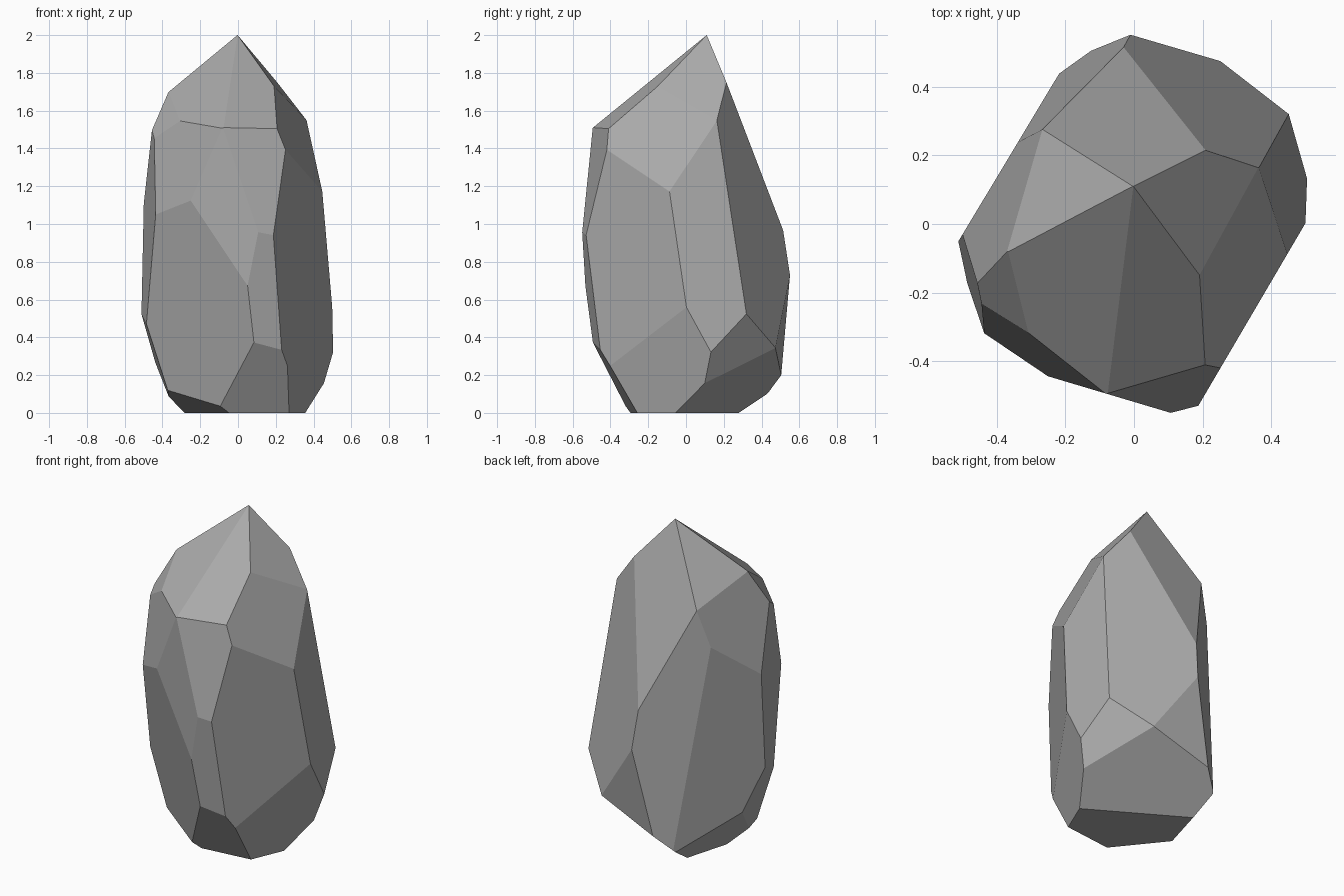
import bpy
import bmesh
from math import radians, sin, cos
from mathutils import Vector, Matrix

default_cube = bpy.data.objects.get("Cube")
if default_cube:
    bpy.data.objects.remove(default_cube, do_unlink=True)

# Chisel cuts, each as (compass angle, upward tilt, distance from base centre)
CROWN = [
    (-5.1, 38.5, 1.236),
    (-72.5, 48.4, 1.426),
    (-119.3, 48.9, 1.445),
    (148.7, 35.1, 1.199),
    (91.7, 21.4, .832),
]
SHOULDER = [
    (-16.9, 22.1, .860),
    (-73.5, 10.9, .728),
    (-127, 9, .674),
    (-142.7, 31.9, 1.187),
    (158.8, 13.3, .697),
]
FLANK = [
    (128.6, 3.8, .484),
    (149, 0, .412),
    (59.4, 9.9, .587),
    (9.4, 6.2, .550),
    (-30.4, 0, .429),
    (-106.6, 0, .496),
    (-120.8, -9.7, .312),
    (-167.3, 1.6, .524),
    (-76.6, -5.9, .458),
]
FOOT = [
    (82.9, -6.5, .459),
    (37.5, -19.6, .344),
    (59.1, -49.4, .088),
    (-23, -11, .343),
    (-175.6, -17.8, .329),
    (164.1, -32.4, .229),
    (-141.3, -55.8, .124),
    (-83.5, -29.7, .249),
]


def flat_material(name, color):
    """Plain single-colour material."""
    mat = bpy.data.materials.new(name)
    mat.use_nodes = True
    mat.diffuse_color = color
    shader = next(n for n in mat.node_tree.nodes if n.type == "BSDF_PRINCIPLED")
    shader.inputs["Base Color"].default_value = color
    shader.inputs["Roughness"].default_value = 0.9
    return mat


def chisel(bm, angle, tilt, distance):
    """Slice off everything beyond one plane and cap the opening."""
    a, t = radians(angle), radians(tilt)
    normal = Vector((cos(t) * cos(a), cos(t) * sin(a), sin(t)))
    result = bmesh.ops.bisect_plane(
        bm, geom=bm.verts[:] + bm.edges[:] + bm.faces[:], dist=0.00001,
        plane_co=normal * distance, plane_no=normal, clear_outer=True)
    rim = [e for e in result["geom_cut"] if isinstance(e, bmesh.types.BMEdge)]
    rim = [e for e in rim if e.is_valid and e.is_boundary]
    if len(rim) > 2:
        bmesh.ops.contextual_create(bm, geom=rim)


# Rough block standing on the ground
bm = bmesh.new()
bmesh.ops.create_cube(bm, size=3, matrix=Matrix.Translation((0, 0, 1.5)))

# Shape the block from the top down
for cut in CROWN + SHOULDER + FLANK + FOOT:
    chisel(bm, *cut)
bmesh.ops.remove_doubles(bm, verts=bm.verts[:], dist=0.001)
bmesh.ops.recalc_face_normals(bm, faces=bm.faces[:])

# Flat-shaded finished stone
mesh = bpy.data.meshes.new("standing_rock")
bm.to_mesh(mesh)
bm.free()
mesh.materials.append(flat_material("stone_grey", (0.4, 0.4, 0.4, 1)))
rock = bpy.data.objects.new("standing_rock", mesh)
bpy.context.collection.objects.link(rock)
